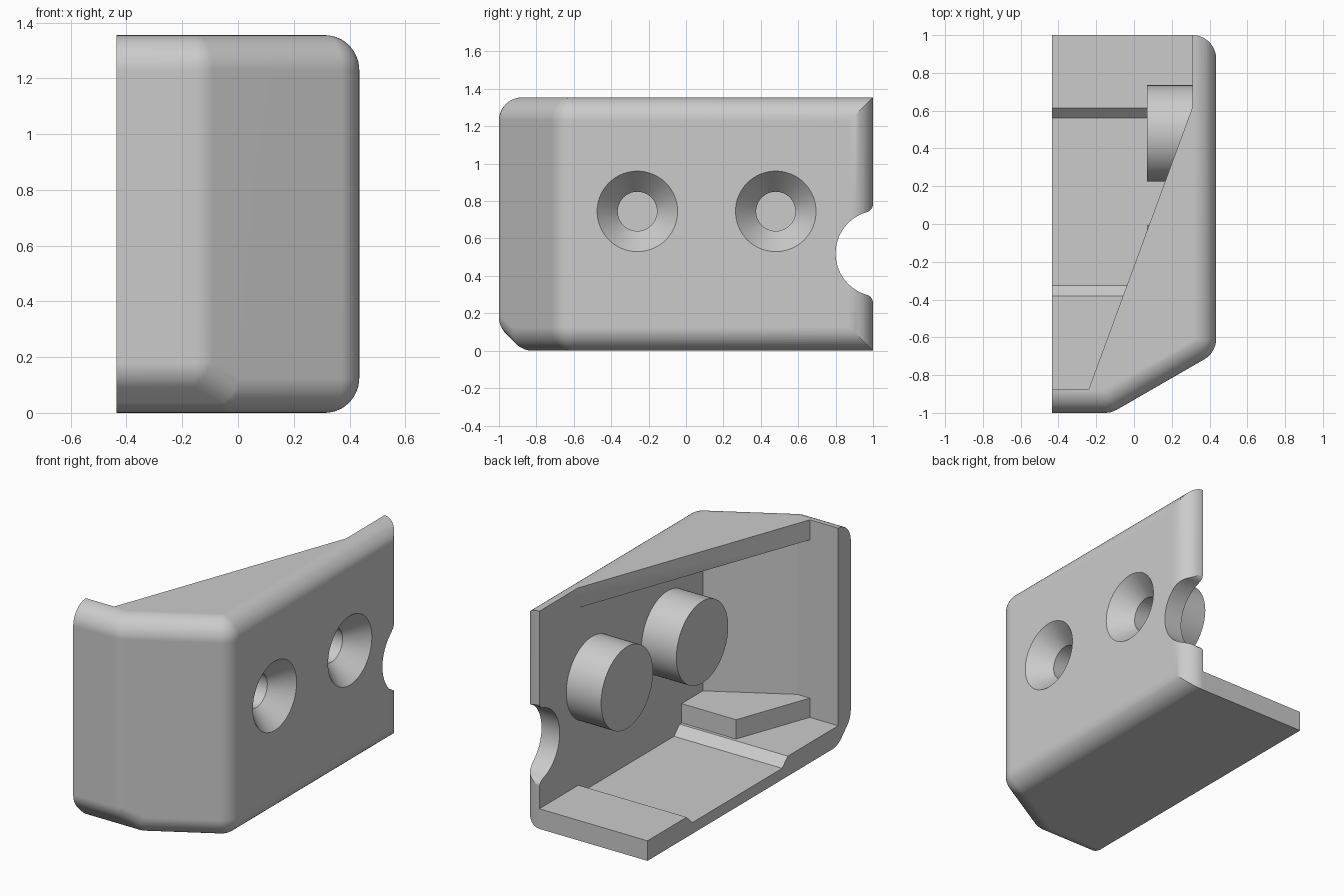
import bpy, bmesh
from math import sin, cos, tan, pi, radians, atan2, sqrt
from mathutils import Vector, Matrix

if "Cube" in bpy.data.objects:
    bpy.data.objects.remove(bpy.data.objects["Cube"])

R = 0.125                 # wall thickness and outer edge radius
LEFT, RIGHT, HEIGHT = -0.435, 0.435, 1.355
IN_X, IN_Y, IN_TOP = RIGHT - R, -1 + R, HEIGHT - R


def finish(name, bm):
    bmesh.ops.recalc_face_normals(bm, faces=bm.faces)
    mesh = bpy.data.meshes.new(name)
    bm.to_mesh(mesh)
    bm.free()
    ob = bpy.data.objects.new(name, mesh)
    bpy.context.collection.objects.link(ob)
    return ob


def prism(name, pts, lo, hi, axis='Z'):
    """Extrude a profile: (x, y) along Z, or (y, z) along X."""
    bm = bmesh.new()
    place = (lambda p: (p[0], p[1], lo)) if axis == 'Z' else (lambda p: (lo, p[0], p[1]))
    face = bm.faces.new([bm.verts.new(place(p)) for p in pts])
    new = bmesh.ops.extrude_face_region(bm, geom=[face])['geom']
    move = Vector((0, 0, hi - lo)) if axis == 'Z' else Vector((hi - lo, 0, 0))
    bmesh.ops.translate(bm, vec=move, verts=[v for v in new if isinstance(v, bmesh.types.BMVert)])
    return finish(name, bm)


def rod(name, y, z, x0, x1, r0, r1):
    """Cylinder or cone along X, radius r0 at x0 and r1 at x1."""
    bm = bmesh.new()
    m = Matrix.Translation(((x0 + x1) / 2, y, z)) @ Matrix.Rotation(pi / 2, 4, 'Y')
    bmesh.ops.create_cone(bm, cap_ends=True, segments=64, radius1=r0, radius2=r1,
                          depth=x1 - x0, matrix=m)
    return finish(name, bm)


def arc(cx, cy, r, a0, a1, n):
    return [(cx + r * cos(a0 + (a1 - a0) * i / n), cy + r * sin(a0 + (a1 - a0) * i / n))
            for i in range(n + 1)]


def boolean(target, tool, op='DIFFERENCE'):
    tool.hide_render = True
    mod = target.modifiers.new(op, 'BOOLEAN')
    mod.object, mod.operation, mod.solver = tool, op, 'EXACT'
    bpy.context.view_layer.objects.active = target
    bpy.ops.object.modifier_apply(modifier=mod.name)
    bpy.data.objects.remove(tool)


# Rounded outer body: hull of spheres placed at the inset corners
front_x = -0.12 - R * tan(radians(15))
side_y = -0.68 + R * tan(radians(30))
ch = 0.18                                     # end of the front bottom chamfer
slide = (ch - R) / tan(radians(30))
centres = [(x, y, z) for z in (R, IN_TOP)
           for x, y in ((IN_X, side_y), (IN_X, 1.5), (-0.9, 1.5))]
for z, y, x in ((IN_TOP, IN_Y, front_x), (ch, IN_Y, front_x), (R, -1 + ch, front_x + slide)):
    centres += [(x, y, z), (-0.9, y, z)]
bm = bmesh.new()
for c in centres:
    bmesh.ops.create_uvsphere(bm, u_segments=48, v_segments=24, radius=R,
                              matrix=Matrix.Translation(c))
bmesh.ops.delete(bm, geom=bm.faces[:] + bm.edges[:], context='EDGES_FACES')
hull = bmesh.ops.convex_hull(bm, input=bm.verts)
bmesh.ops.delete(bm, geom=[v for v in bm.verts if not v.link_faces], context='VERTS')
bmesh.ops.dissolve_limit(bm, angle_limit=radians(0.5), verts=bm.verts, edges=bm.edges)
cover = finish("corner_cover", bm)

# Trim the open side and the rounded rear end
trim = [(LEFT, -1.2), (0.6, -1.2), (0.6, 1 - R)]
trim += arc(IN_X, 1 - R, R, 0, pi / 2, 12) + [(LEFT, 1)]
boolean(cover, prism("trim", trim, -0.2, 1.6), 'INTERSECT')

# Hollow interior, open to the left and rear
inside = [(-0.8, IN_Y), (front_x, IN_Y), (IN_X, side_y), (IN_X, 1.3), (-0.8, 1.3)]
boolean(cover, prism("cavity", inside, R, IN_TOP))

# Slanted opening in the top plate
opening = [(-0.8, IN_Y), (-0.24, IN_Y), (IN_X, 0.62), (IN_X, 1.3), (-0.8, 1.3)]
boolean(cover, prism("top_opening", opening, 0.9, 1.6))

# Shallow pocket in the floor
pocket = [(-0.435, 0.18), (-0.325, 0.07), (0.56, 0.07), (0.67, 0.18)]
boolean(cover, prism("floor_pocket", pocket, -0.8, IN_X, 'X'))

# Raised ledge in the front inner corner
ledge = [(0.35, -0.4), (-0.065, -0.4), (-0.24, IN_Y), (-0.24, -0.92), (-0.14, -0.92), (0.35, -0.62)]
boolean(cover, prism("ledge", ledge, 0.1, 0.245), 'UNION')

# Screw bosses with countersunk holes
for y in (-0.26, 0.48):
    z = 0.745
    boolean(cover, rod("boss", y, z, 0.07, 0.34, 0.255, 0.255), 'UNION')
    boolean(cover, rod("hole", y, z, -0.1, 0.6, 0.105, 0.105))
    boolean(cover, rod("countersink", y, z, 0.308, 0.438, 0.103, 0.218))

# Round notch with filleted lips in the rear edge
cy, cz, r, f = 1.03, 0.52, 0.23, 0.045
dy, dz = 1 - f - cy, sqrt((r + f) ** 2 - (1 - f - cy) ** 2)
a = atan2(dz, dy)
upper = arc(1 - f, cz + dz, f, 0, a - pi, 8)
lower = arc(1 - f, cz - dz, f, pi - a, 0, 8)
notch = [(1.2, cz + dz)] + upper + arc(cy, cz, r, a, 2 * pi - a, 32)[1:-1] + lower + [(1.2, cz - dz)]
boolean(cover, prism("notch", notch, 0.2, 0.6, 'X'))

# Smooth rounded surfaces, sharp corners
bpy.ops.object.select_all(action='DESELECT')
cover.select_set(True)
bpy.context.view_layer.objects.active = cover
bpy.ops.object.shade_smooth_by_angle(angle=radians(25))
weighted = cover.modifiers.new("weighted_normals", 'WEIGHTED_NORMAL')
weighted.keep_sharp = True
